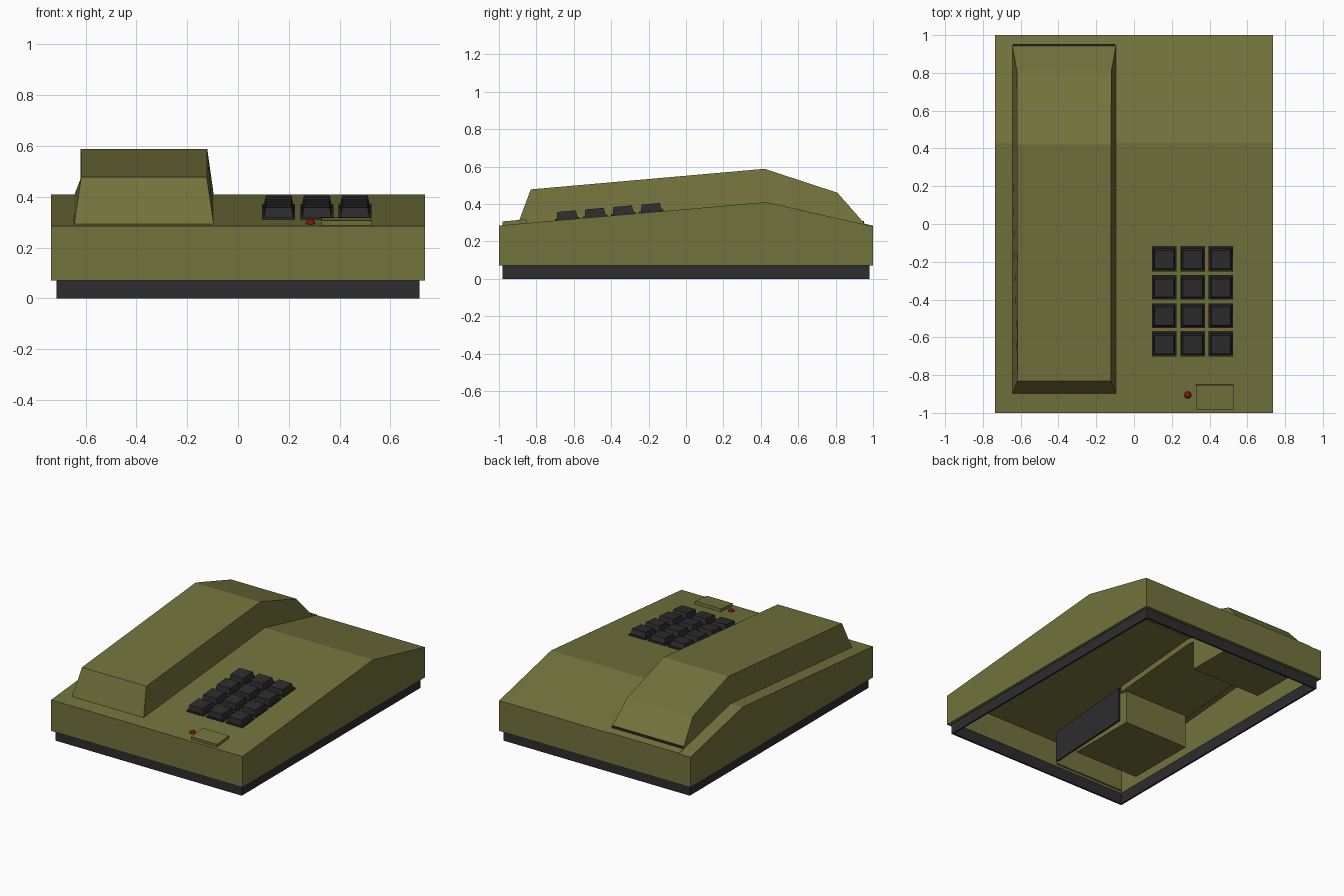
import bpy, bmesh, math
from mathutils import Matrix

if "Cube" in bpy.data.objects:
    bpy.data.objects.remove(bpy.data.objects["Cube"])


def material(name, rgb):
    m = bpy.data.materials.new(name)
    m.diffuse_color = (*rgb, 1)
    m.use_nodes = True
    m.node_tree.nodes["Principled BSDF"].inputs["Base Color"].default_value = m.diffuse_color
    return m


OLIVE = material("olive", (0.17, 0.17, 0.047))
DARK = material("charcoal", (0.026, 0.026, 0.028))
RED = material("red", (0.25, 0.005, 0.005))

SLOPE = math.atan2(0.125, 1.43)


def roof(y):
    return 0.285 + math.tan(SLOPE) * (y + 1)


def finish(name, bm, mat):
    bmesh.ops.recalc_face_normals(bm, faces=bm.faces)
    me = bpy.data.meshes.new(name)
    bm.to_mesh(me)
    bm.free()
    me.materials.append(mat)
    ob = bpy.data.objects.new(name, me)
    bpy.context.collection.objects.link(ob)
    return ob


def prism(name, profile, x0, x1, mat, insets=None, open_edge=None):
    """Side profile (y, z) spanned from x0 to x1, with optional inset per point."""
    bm = bmesh.new()
    insets = insets or [0] * len(profile)
    left = [bm.verts.new((x0 + i, y, z)) for (y, z), i in zip(profile, insets)]
    right = [bm.verts.new((x1 - i, y, z)) for (y, z), i in zip(profile, insets)]
    bm.faces.new(left)
    bm.faces.new(right[::-1])
    n = len(profile)
    for k in range(n):
        if k != open_edge:
            j = (k + 1) % n
            bm.faces.new((left[k], right[k], right[j], left[j]))
    return finish(name, bm, mat)


def box(name, x0, x1, y0, y1, z0, z1, mat):
    return prism(name, [(y0, z0), (y1, z0), (y1, z1), (y0, z1)], x0, x1, mat)


def slab(name, cx, y, w, d, lift, h, mat, taper=0):
    """Thin block lying on the sloped front deck."""
    bm = bmesh.new()
    bmesh.ops.create_cube(bm, size=1)
    for v in bm.verts:
        t = taper if v.co.z > 0 else 0
        v.co.x *= w - t
        v.co.y *= d - t
        v.co.z = lift + h * (v.co.z + 0.5)
    bm.transform(Matrix.Translation((cx, y, roof(y))) @ Matrix.Rotation(SLOPE, 4, 'X'))
    return finish(name, bm, mat)


# Housing: hollow shell, open underneath
body = prism("housing", [(-1, 0.07), (1, 0.07), (1, 0.28), (0.43, 0.41), (-1, 0.285)],
             -0.735, 0.735, OLIVE, open_edge=0)
sol = body.modifiers.new("thickness", 'SOLIDIFY')
sol.thickness = 0.02
sol.offset = -1
sol.use_even_offset = True

# Base skirt: a thin dark frame
for s, side in ((-1, "left"), (1, "right")):
    a, b = sorted((s * 0.715, s * 0.703))
    box("base_" + side, a, b, -0.98, 0.98, 0, 0.08, DARK)
for s, side in ((-1, "front"), (1, "back")):
    a, b = sorted((s * 0.98, s * 0.968))
    box("base_" + side, -0.703, 0.703, a, b, 0, 0.08, DARK)

# Handset, tapered toward its top
prism("handset",
      [(-0.9, 0.29), (0.43, 0.405), (0.945, 0.29), (0.945, 0.306),
       (0.81, 0.46), (0.42, 0.588), (-0.83, 0.478)],
      -0.645, -0.095, OLIVE, [0, 0, 0, 0, 0.025, 0.026, 0.028])

# Gap and ledge behind the handset
box("handset_end_gap", -0.64, -0.1, 0.943, 0.952, 0.28, 0.308, DARK)
prism("rear_ledge", [(0.95, 0.285), (1, 0.275), (1, 0.284), (0.95, 0.296)],
      -0.645, -0.095, OLIVE)

# Cradle and wells below the handset, inside the housing
prism("cradle_tray", [(-0.25, 0.29), (0.43, 0.35), (0.5, 0.34), (0.5, 0.38),
                      (0.43, 0.395), (-0.25, 0.335)], -0.64, -0.1, OLIVE)
box("mouthpiece_well", -0.62, -0.12, -0.72, -0.22, 0.06, 0.30, OLIVE)
box("mouthpiece_well_front", -0.64, -0.1, -0.9, -0.885, 0.04, 0.285, OLIVE)
prism("mouthpiece_well_side", [(-0.9, 0.06), (-0.27, 0.09), (-0.27, 0.34), (-0.9, 0.285)],
      -0.11, -0.098, DARK)
prism("earpiece_well", [(0.48, 0.14), (0.9, 0.14), (0.92, 0.285), (0.48, 0.39)],
      -0.64, -0.1, OLIVE)

# Keypad: 3 by 4 keys, each a base plate with a tapered cap
for r in range(4):
    for c in range(3):
        x, y = 0.16 + 0.15 * c, -0.185 - 0.15 * r
        slab(f"key_plate_{r}_{c}", x, y, 0.13, 0.13, -0.003, 0.012, DARK)
        slab(f"key_cap_{r}_{c}", x, y, 0.115, 0.112, 0.009, 0.036, DARK, 0.014)

# Raised button and indicator lamp at the front
slab("front_button", 0.427, -0.915, 0.198, 0.13, -0.003, 0.023, OLIVE)
bm = bmesh.new()
bmesh.ops.create_uvsphere(bm, u_segments=12, v_segments=8, radius=0.019)
bm.transform(Matrix.Translation((0.285, -0.905, roof(-0.905))))
finish("indicator_lamp", bm, RED)
